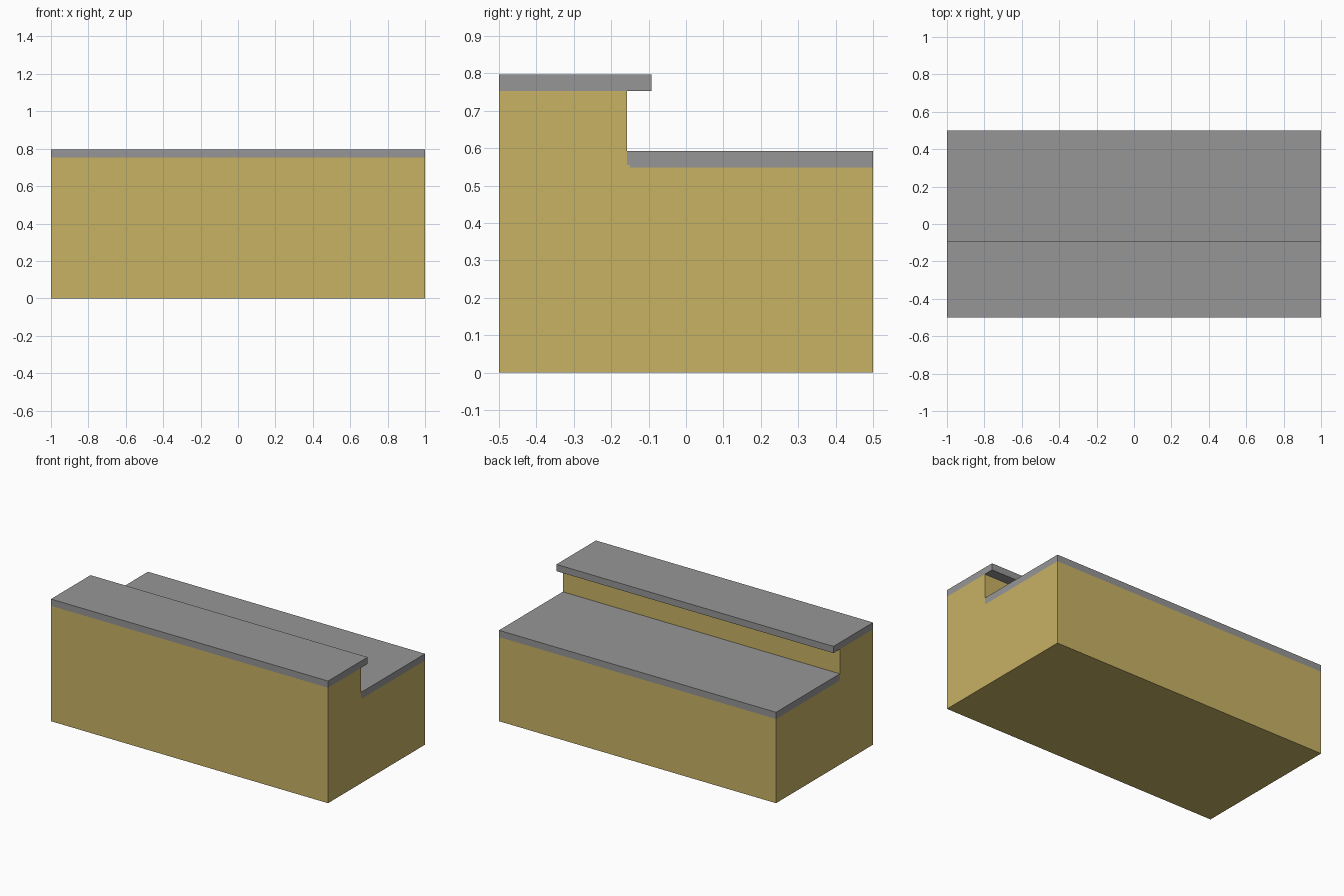
import bpy
import bmesh

if "Cube" in bpy.data.objects:
    bpy.data.objects.remove(bpy.data.objects["Cube"])


def material(name, rgb):
    m = bpy.data.materials.new(name)
    m.diffuse_color = (*rgb, 1.0)
    m.use_nodes = True
    m.node_tree.nodes["Principled BSDF"].inputs["Base Color"].default_value = m.diffuse_color
    return m


def extrude_profile(name, profile, mat, half=1.0):
    """Extrude a (y, z) profile along x, centred on x = 0."""
    bm = bmesh.new()
    face = bm.faces.new([bm.verts.new((-half, y, z)) for y, z in profile])
    ext = bmesh.ops.extrude_face_region(bm, geom=[face], use_keep_orig=True)
    verts = [v for v in ext["geom"] if isinstance(v, bmesh.types.BMVert)]
    bmesh.ops.translate(bm, verts=verts, vec=(2 * half, 0, 0))
    bmesh.ops.recalc_face_normals(bm, faces=bm.faces)
    mesh = bpy.data.meshes.new(name)
    bm.to_mesh(mesh)
    bm.free()
    mesh.materials.append(mat)
    obj = bpy.data.objects.new(name, mesh)
    bpy.context.collection.objects.link(obj)
    return obj


tan = material("tan", (0.578, 0.445, 0.130))
grey = material("grey", (0.305, 0.305, 0.305))

# Stepped body, with a tiny ledge where the lower slab meets the riser
extrude_profile("counter_body", [
    (-0.5, 0), (0.5, 0), (0.5, 0.549), (-0.15, 0.549),
    (-0.15, 0.555), (-0.158, 0.555), (-0.158, 0.753), (-0.5, 0.753)], tan)

# Lower worktop behind the riser
extrude_profile("lower_worktop", [
    (-0.15, 0.549), (0.5, 0.549), (0.5, 0.593),
    (-0.158, 0.593), (-0.158, 0.555), (-0.15, 0.555)], grey)

# Raised top, overhanging the worktop
extrude_profile("raised_top", [
    (-0.5, 0.753), (-0.092, 0.753), (-0.092, 0.797), (-0.5, 0.797)], grey)
